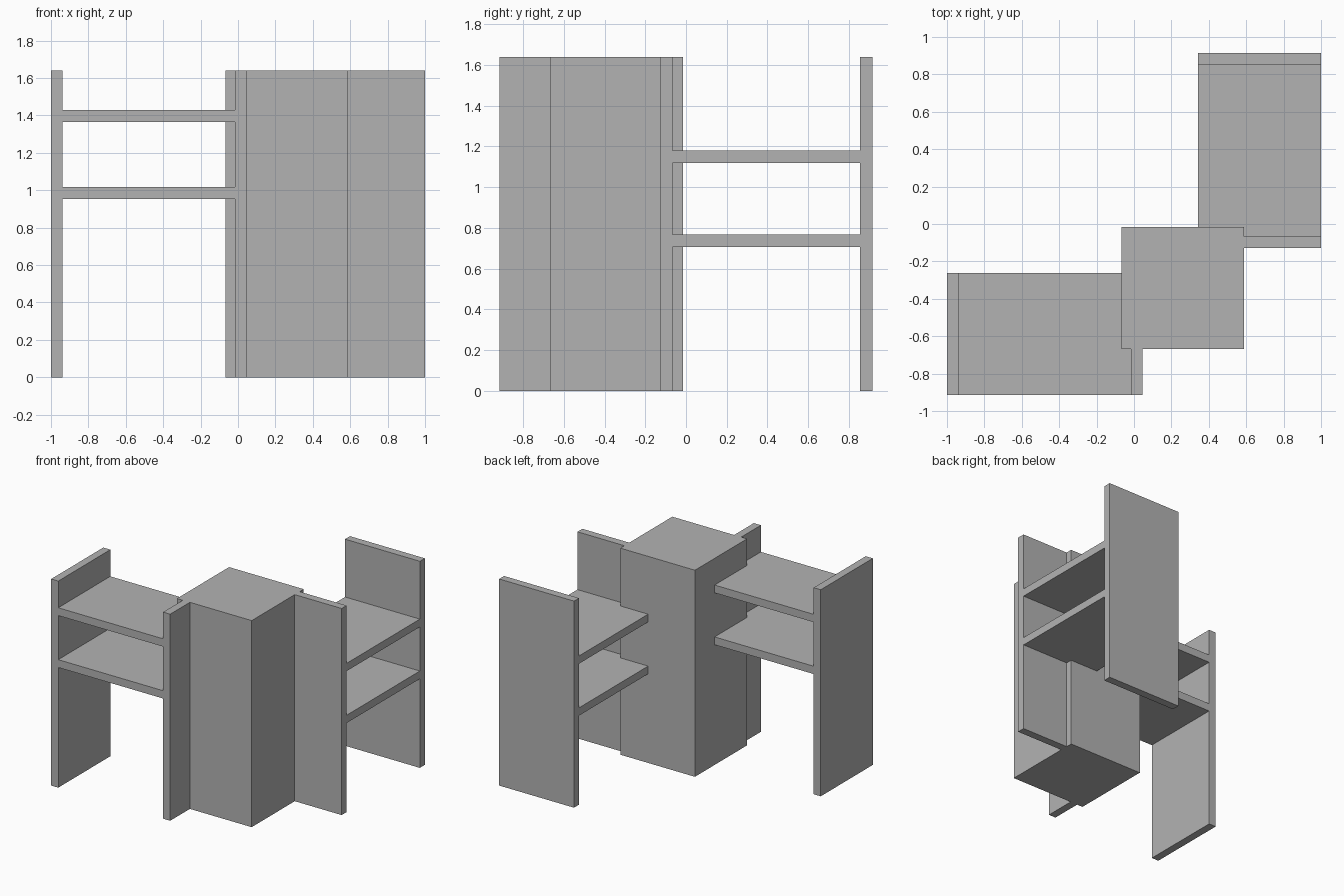
import bpy
import bmesh
from mathutils import Matrix, Vector

cube = bpy.data.objects.get("Cube")
if cube:
    bpy.data.objects.remove(cube, do_unlink=True)

# One plain grey for everything
GREY = (0.45, 0.45, 0.45, 1.0)
grey = bpy.data.materials.new("plain_grey")
grey.use_nodes = True
grey.diffuse_color = GREY
grey.node_tree.nodes["Principled BSDF"].inputs["Base Color"].default_value = GREY

HEIGHT = 1.64
BOARD = 0.062


def box(name, xs, ys, zs=(0, HEIGHT)):
    """Box spanning the given ranges."""
    low, high = (Vector(c) for c in zip(xs, ys, zs))
    mesh = bpy.data.meshes.new(name)
    bm = bmesh.new()
    bmesh.ops.create_cube(bm, size=1, matrix=Matrix.Translation((low + high) / 2)
                          @ Matrix.Diagonal((*(high - low), 1)))
    bm.to_mesh(mesh)
    bm.free()
    mesh.materials.append(grey)
    obj = bpy.data.objects.new(name, mesh)
    bpy.context.collection.objects.link(obj)
    return obj


# Central column joining the two shelf units
COL_X, COL_Y = (-0.068, 0.588), (-0.668, -0.015)
box("column", COL_X, COL_Y)

# Side unit: outer panel, short inner panel butting the column, two shelves
SIDE_Y = (-0.915, -0.262)
INNER_X = -0.017
box("side_outer_panel", (-1, -1 + BOARD), SIDE_Y)
box("side_inner_panel", (INNER_X, INNER_X + BOARD), (SIDE_Y[0], COL_Y[0]))
for label, z in (("lower", 0.954), ("upper", 1.366)):
    box(f"side_{label}_shelf", (-1 + BOARD, INNER_X), SIDE_Y, (z, z + BOARD))

# Rear unit: the same pieces turned a quarter, with lower shelves
REAR_X = (0.343, 1)
INNER_Y = -0.128
REAR_END = 0.915
box("rear_outer_panel", REAR_X, (REAR_END - BOARD, REAR_END))
box("rear_inner_panel", (COL_X[1], REAR_X[1]), (INNER_Y, INNER_Y + BOARD))
for label, z in (("lower", 0.707), ("upper", 1.119)):
    box(f"rear_{label}_shelf", REAR_X, (INNER_Y + BOARD, REAR_END - BOARD), (z, z + BOARD))
